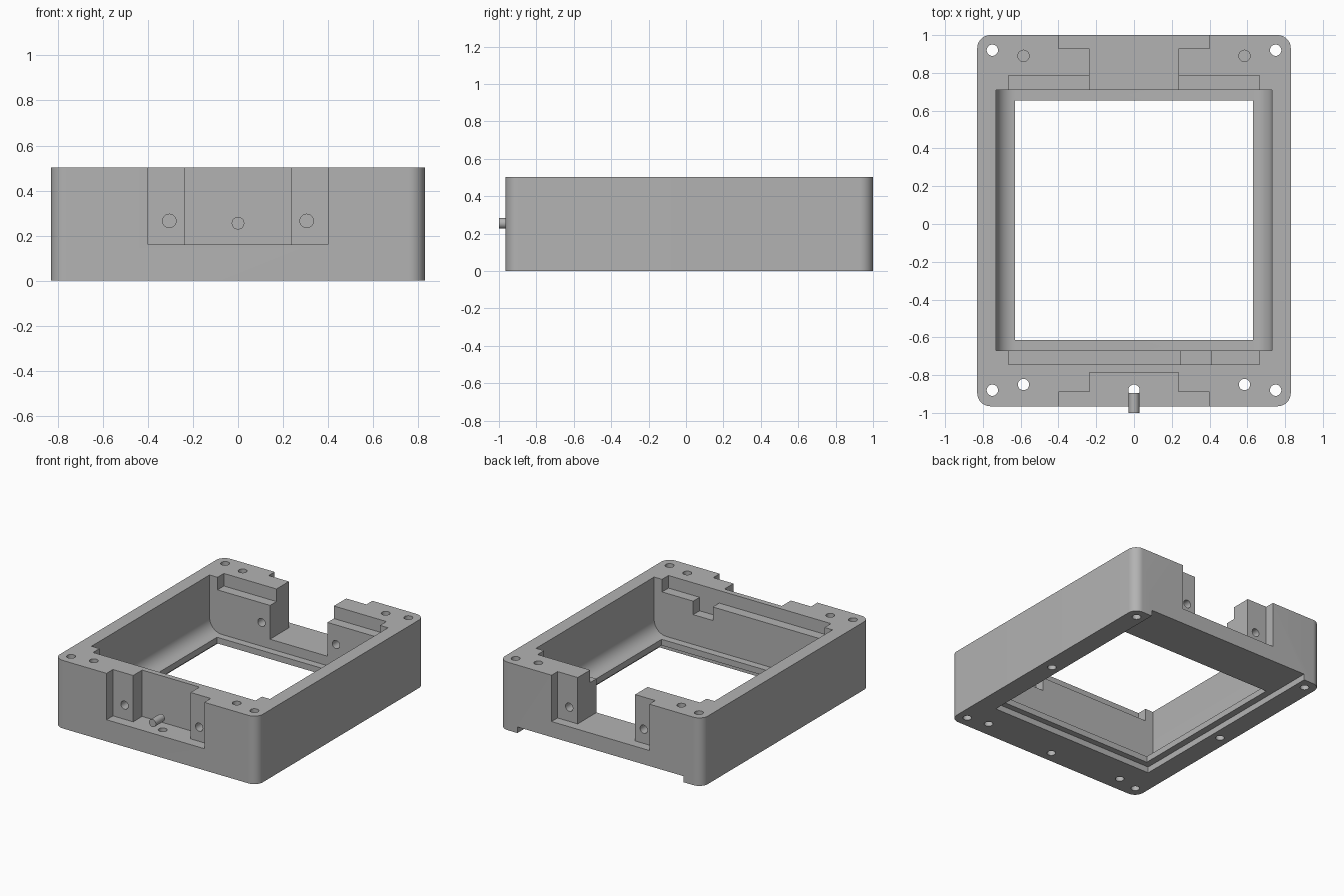
import bpy, bmesh, math
from mathutils import Matrix

if "Cube" in bpy.data.objects:
    bpy.data.objects.remove(bpy.data.objects["Cube"], do_unlink=True)

grey = bpy.data.materials.new("plain grey")
grey.use_nodes = True
GREY = (0.45, 0.45, 0.45, 1)
grey.diffuse_color = GREY
grey.node_tree.nodes["Principled BSDF"].inputs["Base Color"].default_value = GREY


def finish(name, bm):
    bmesh.ops.recalc_face_normals(bm, faces=bm.faces)
    mesh = bpy.data.meshes.new(name)
    bm.to_mesh(mesh)
    bm.free()
    mesh.materials.append(grey)
    ob = bpy.data.objects.new(name, mesh)
    bpy.context.collection.objects.link(ob)
    return ob


def prism(name, points, offset):
    """Extrude a closed outline of 3D points by an offset vector."""
    bm = bmesh.new()
    face = bm.faces.new([bm.verts.new(p) for p in points])
    new = bmesh.ops.extrude_face_region(bm, geom=[face])["geom"]
    bmesh.ops.translate(bm, vec=offset,
                        verts=[v for v in new if isinstance(v, bmesh.types.BMVert)])
    return finish(name, bm)


def box(name, x0, x1, y0, y1, z0, z1):
    return prism(name, [(x0, y0, z0), (x1, y0, z0), (x1, y1, z0), (x0, y1, z0)],
                 (0, 0, z1 - z0))


def cylinder(name, centre, radius, length, along_y=False):
    bm = bmesh.new()
    bmesh.ops.create_cone(bm, cap_ends=True, segments=32, radius1=radius,
                          radius2=radius, depth=length)
    if along_y:
        bmesh.ops.rotate(bm, verts=bm.verts, matrix=Matrix.Rotation(math.pi / 2, 3, 'X'))
    bmesh.ops.translate(bm, verts=bm.verts, vec=centre)
    return finish(name, bm)


def arc(cx, cy, r, start, end, steps=12):
    return [(cx + r * math.cos(math.radians(start + (end - start) * i / steps)),
             cy + r * math.sin(math.radians(start + (end - start) * i / steps)))
            for i in range(steps + 1)]


# Main block with rounded upright corners
W, Y0, Y1, H, R = 0.83, -0.965, 1.0, 0.503, 0.07
outline = (arc(W - R, Y1 - R, R, 0, 90) + arc(-W + R, Y1 - R, R, 90, 180)
           + arc(-W + R, Y0 + R, R, 180, 270) + arc(W - R, Y0 + R, R, 270, 360))
frame = prism("frame", [(x, y, 0) for x, y in outline], (0, 0, H))

TOP = 0.7
FLOOR = 0.09
cutters = []

# Main cavity with filleted side bottoms
cavity = (arc(-0.63, FLOOR + 0.1, 0.1, 180, 270) + arc(0.63, FLOOR + 0.1, 0.1, 270, 360)
          + [(0.73, TOP), (-0.73, TOP)])
cutters.append(prism("cavity_cutter", [(x, -0.67, z) for x, z in cavity], (0, 1.38, 0)))

boxes = [
    (-0.63, 0.63, -0.615, 0.655, -0.2, 0.3),     # floor opening
    (-0.68, 0.68, -0.66, 1.2, -0.2, 0.045),      # plate slot under the floor
    (-0.235, 0.235, 0.6, 1.2, 0.16, TOP),        # back gap
    (-0.4, 0.4, 0.93, 1.2, 0.16, TOP),           # back outer recess
    (-0.4, 0.4, -1.2, -0.89, 0.16, TOP),         # front outer recess
    (-0.235, 0.235, -1.1, -0.785, 0.16, TOP),    # front pocket
    (-0.665, 0.665, 0.6, 0.785, 0.41, TOP),      # back inner step
    (-0.665, 0.665, -0.745, -0.6, 0.41, TOP),    # front inner step
    (0.25, 0.41, -0.745, -0.55, 0.31, TOP),      # cable notch
]
cutters += [box("box_cutter", *b) for b in boxes]

# Screw holes, mirrored left and right: x, y, bottom, top
HOLE = 0.03
for s in (-1, 1):
    for x, y, z0, z1 in [(0.75, 0.92, -0.1, 0.6), (0.75, -0.88, -0.1, 0.6),
                         (0.585, -0.85, -0.1, 0.6), (0.585, 0.89, 0.2, 0.6),
                         (0.75, 0.02, -0.1, 0.09)]:
        cutters.append(cylinder("hole_cutter", (s * x, y, (z0 + z1) / 2), HOLE, z1 - z0))
    # Cross holes in the posts
    for y0, y1 in [(0.6, 1.1), (-1.1, -0.77)]:
        cutters.append(cylinder("cross_hole_cutter", (s * 0.305, (y0 + y1) / 2, 0.265),
                                HOLE, y1 - y0, True))
cutters.append(cylinder("pocket_hole_cutter", (0, -0.88, 0.05), HOLE, 0.4))

# Cut everything out of the block
bpy.context.view_layer.objects.active = frame
for c in cutters:
    c.hide_render = True
    mod = frame.modifiers.new("cut", 'BOOLEAN')
    mod.operation, mod.solver, mod.object = 'DIFFERENCE', 'EXACT', c
    bpy.ops.object.modifier_apply(modifier=mod.name)
    bpy.data.objects.remove(c, do_unlink=True)

# Pin in front of the pocket
pin = cylinder("pin", (0, -0.9475, 0.255), 0.028, 0.105, True)

# Smooth curves, sharp edges
for ob in (frame, pin):
    bpy.ops.object.select_all(action='DESELECT')
    ob.select_set(True)
    bpy.context.view_layer.objects.active = ob
    bpy.ops.object.shade_smooth_by_angle(angle=math.radians(30))
